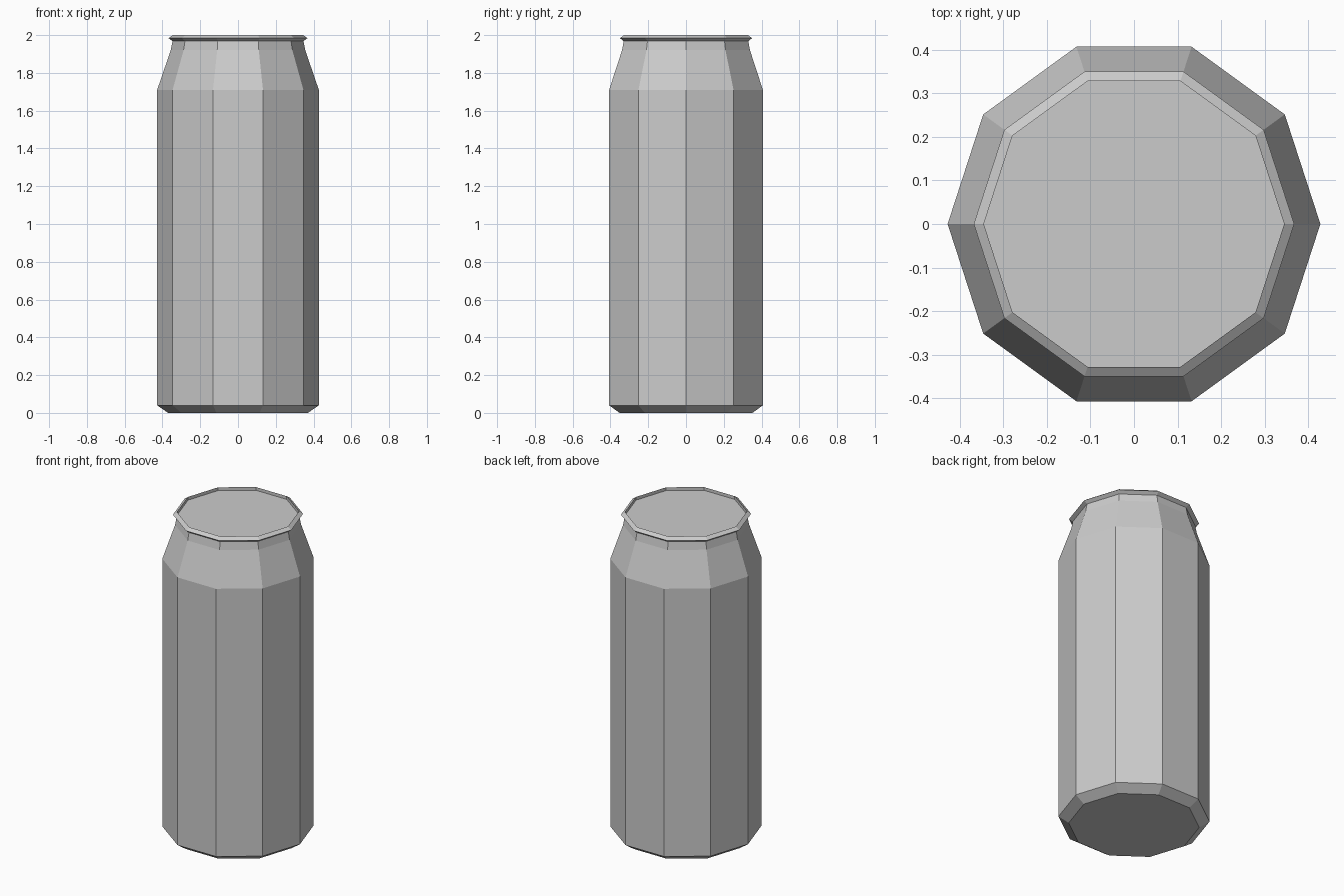
import bpy, bmesh
from math import cos, sin, pi

if "Cube" in bpy.data.objects:
    bpy.data.objects.remove(bpy.data.objects["Cube"])

SIDES = 10


def lathe(name, profile):
    """Spin a (radius, height) profile into a flat-faced decagonal solid, capped at both ends."""
    bm = bmesh.new()
    rings = [[bm.verts.new((r * cos(2 * pi * i / SIDES), r * sin(2 * pi * i / SIDES), z))
              for i in range(SIDES)] for r, z in profile]
    for low, high in zip(rings, rings[1:]):
        for i in range(SIDES):
            j = (i + 1) % SIDES
            bm.faces.new((low[i], low[j], high[j], high[i]))
    bm.faces.new(rings[0][::-1])
    bm.faces.new(rings[-1])
    mesh = bpy.data.meshes.new(name)
    bm.to_mesh(mesh)
    bm.free()
    obj = bpy.data.objects.new(name, mesh)
    bpy.context.collection.objects.link(obj)
    return obj


# Can: bevelled base, straight wall, tapered neck, flared rim, sunken lid
lathe("drink_can", [
    (0.37, 0.0), (0.428, 0.04),
    (0.428, 1.71), (0.356, 1.92), (0.347, 1.968),
    (0.368, 1.984), (0.345, 2.0),
    (0.345, 1.98),
])
